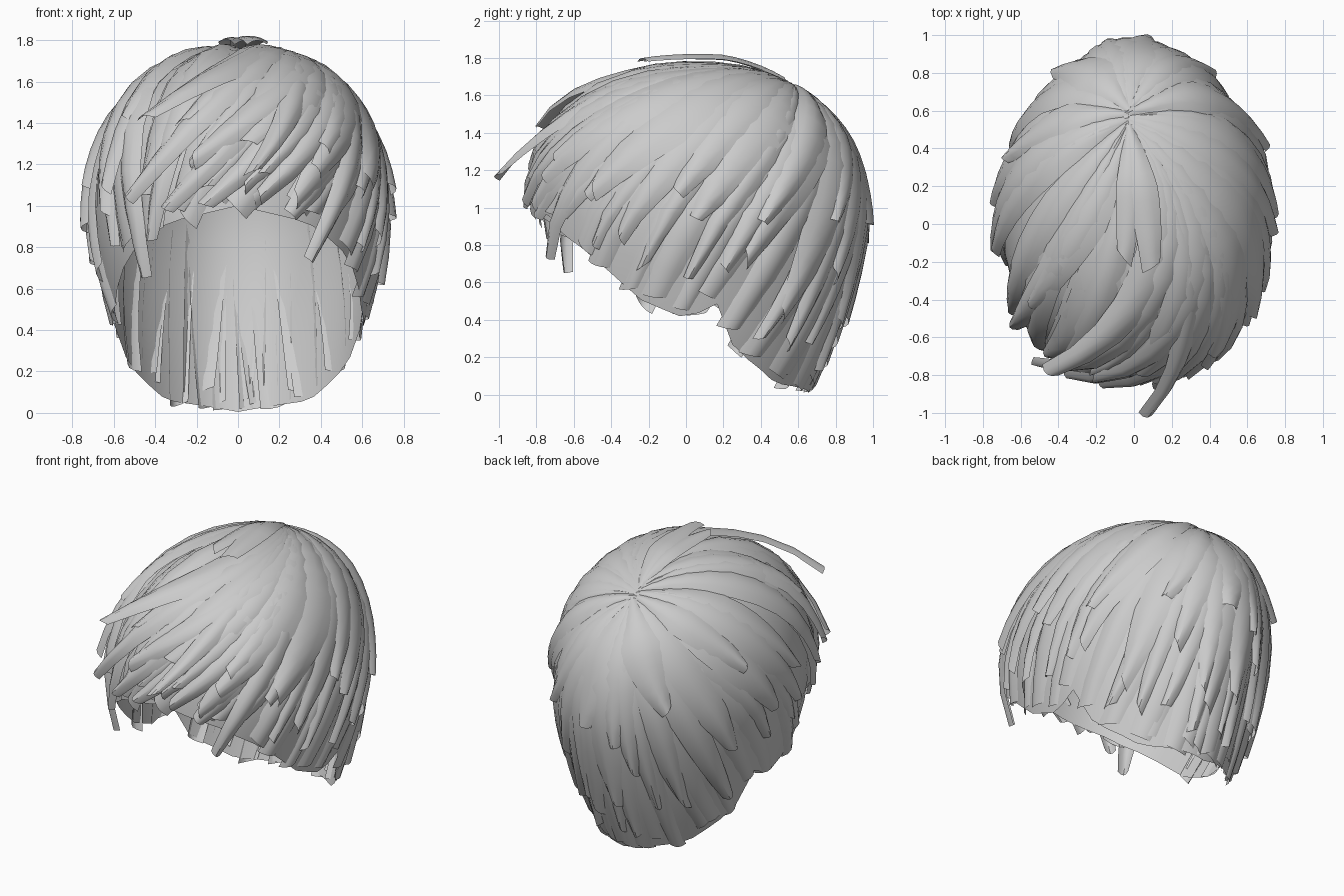
import bpy, bmesh, math, random
from mathutils import Vector

random.seed(5)
cube = bpy.data.objects.get("Cube")
if cube:
    bpy.data.objects.remove(cube)

CENTRE = Vector((0, 0.065, 0.95))
RADII = Vector((0.72, 0.89, 0.8))
POWER = 2.25

mat = bpy.data.materials.new("hair grey")
mat.use_nodes = True
grey = (0.6, 0.6, 0.6, 1)
mat.diffuse_color = grey
mat.node_tree.nodes["Principled BSDF"].inputs["Base Color"].default_value = grey


def crown(az):
    """Root direction on the whorl: further back for locks that fall backwards."""
    return Vector((-0.04, 0.54 - 0.07 * math.cos(math.radians(az)), 0.84)).normalized()


def direction(az, z):
    """Unit direction for an azimuth (0 = front, + = left) and a height."""
    h = z - CENTRE.z
    e = math.asin(min(h / RADII.z, 1)) if h > 0 else h * 0.95
    a = math.radians(az)
    return Vector((math.sin(a) * math.cos(e), -math.cos(a) * math.cos(e), math.sin(e)))


def surface(d):
    """Point on the hair volume: domed above, tapering below, narrower behind."""
    low = d.z < 0
    q = Vector((d.x, d.y, 0 if low else d.z))
    q /= sum(abs(c) ** POWER for c in q) ** (1 / POWER)
    p = Vector(a * b for a, b in zip(q, RADII))
    p.x *= 1 - 0.28 * max(0, q.y) ** 2
    if low:
        drop = math.asin(d.z) / -0.95
        p *= 1 - 0.33 * (drop / 0.95) ** 1.5
        p.z = -drop
    return CENTRE + p


def along(start, end, t, sweep=0):
    """Direction on a swept arc over the head."""
    mid = (start + end).normalized() + Vector((sweep, 0, 0))
    return (start * (1 - t) ** 2 + mid * 2 * t * (1 - t) + end * t * t).normalized()


def edge(az):
    """Height of the lower hairline at an azimuth."""
    line = [(0, 1.02), (28, 0.94), (48, 0.78), (68, 0.52), (86, 0.42),
            (97, 0.52), (106, 0.26), (130, 0.08), (180, 0.025)]
    a = abs((az + 180) % 360 - 180)
    for (a0, z0), (a1, z1) in zip(line, line[1:]):
        if a <= a1:
            return z0 + (z1 - z0) * (a - a0) / (a1 - a0)


def lock(bm, az, z, width, off, sweep=0, flick=0, bulge=0.035, taper=0.65):
    """One arched, tapering lock from the crown with a slanted tip."""
    start, end, steps, across = crown(az), direction(az, z), 11, (-1, -0.5, 0, 0.5, 1)
    slant = random.uniform(-0.05, 0.05)
    rows = []
    for i in range(steps + 1):
        t = i / steps
        w = width * min(1, 0.3 + 1.6 * t) * (1 - taper * max(0, (t - 0.5) / 0.5) ** 1.6)
        d = along(start, end, t, sweep)
        p = surface(d)
        tangent = (surface(along(start, end, t + 0.02, sweep)) - p).normalized()
        n = Vector(a / b for a, b in zip(d, RADII)).normalized()
        side = tangent.cross(n).normalized()
        n = side.cross(tangent)
        lift = off * min(1, 0.35 + 1.5 * t) + flick * max(0, (t - 0.6) / 0.4) ** 2
        rows.append([bm.verts.new(p + side * w * u + n * (lift + bulge * (0.4 - u * u))
                                  + tangent * slant * u * t ** 6) for u in across])
    for r, s in zip(rows, rows[1:]):
        for k in range(len(across) - 1):
            bm.faces.new((r[k], r[k + 1], s[k + 1], s[k]))


def finish(bm, name):
    bmesh.ops.recalc_face_normals(bm, faces=bm.faces)
    me = bpy.data.meshes.new(name)
    bm.to_mesh(me)
    bm.free()
    me.materials.append(mat)
    ob = bpy.data.objects.new(name, me)
    bpy.context.collection.objects.link(ob)
    ob.select_set(True)
    bpy.context.view_layer.objects.active = ob


def ring(name, count, rise, width, off, phase, flick, jitter, taper):
    """A full layer of locks radiating from the crown."""
    bm = bmesh.new()
    for i in range(count):
        az = 360 * (i + phase) / count - 180 + random.uniform(-5, 5)
        front = max(0, math.cos(math.radians(az)))
        z = edge(az) + rise * (1 - 0.65 * front) + random.uniform(-jitter, jitter)
        lock(bm, az, max(z, 0.03), width * random.uniform(0.75, 1.25),
             off + random.uniform(-0.008, 0.008),
             0.85 * front ** 2 + random.uniform(-0.1, 0.1), flick, taper=taper)
    finish(bm, name)


# Inner cap under the locks
bm = bmesh.new()
SEGMENTS, STEPS = 48, 12
rows = []
for i in range(SEGMENTS):
    az = 360 * i / SEGMENTS - 180
    end = direction(az, edge(az))
    arc = [surface(along(crown(90), end, (j + 0.1) / (STEPS + 0.1))) for j in range(STEPS + 1)]
    rows.append([bm.verts.new(Vector((p.x * 0.97, CENTRE.y + (p.y - CENTRE.y) * 0.97, p.z - 0.02)))
                 for p in arc])
for r, s in zip(rows, rows[1:] + rows[:1]):
    for j in range(STEPS):
        bm.faces.new((r[j], r[j + 1], s[j + 1], s[j]))
bm.faces.new([r[0] for r in rows])
finish(bm, "inner_cap")

# Layered locks, longest underneath
ring("under_locks", 34, 0.0, 0.10, -0.010, 0.0, 0.0, 0.05, 0.3)
ring("middle_locks", 24, 0.2, 0.11, 0.004, 0.5, 0.015, 0.12, 0.7)
ring("upper_locks", 18, 0.45, 0.125, 0.014, 0.3, 0.02, 0.16, 0.75)
ring("top_locks", 13, 0.85, 0.14, 0.022, 0.6, 0.025, 0.16, 0.7)

# Swept fringe: azimuth, tip height, half width, sweep, flick
bm = bmesh.new()
for az, z, w, sweep, flick in [
        (-38, 0.66, 0.09, 0.3, 0.0), (-33, 0.84, 0.09, 0.6, 0.02),
        (-38, 1.03, 0.10, 1.2, 0.08), (-26, 0.98, 0.10, 1.2, 0.03),
        (-12, 1.0, 0.10, 1.2, 0.02), (5, 1.13, 0.08, 0.6, 0.18),
        (8, 1.04, 0.10, 1.0, 0.02), (28, 0.74, 0.09, 0.5, 0.0),
        (-31, 1.32, 0.12, 0.9, 0.17), (-16, 1.2, 0.12, 1.2, 0.04),
        (-52, 1.08, 0.10, 0.5, 0.05), (34, 1.24, 0.13, 0.5, 0.03)]:
    lock(bm, az, z, w, 0.026, sweep, flick)
finish(bm, "fringe")

# Short loose tuft lying forward from the crown
bm = bmesh.new()
for az, z, w, off in [(-14, 1.72, 0.07, 0.058), (20, 1.705, 0.08, 0.065)]:
    lock(bm, az, z, w, off, 0.05, 0.01, bulge=0.02, taper=0.4)
finish(bm, "crown_tuft")

bpy.ops.object.shade_smooth_by_angle(angle=math.radians(40))
